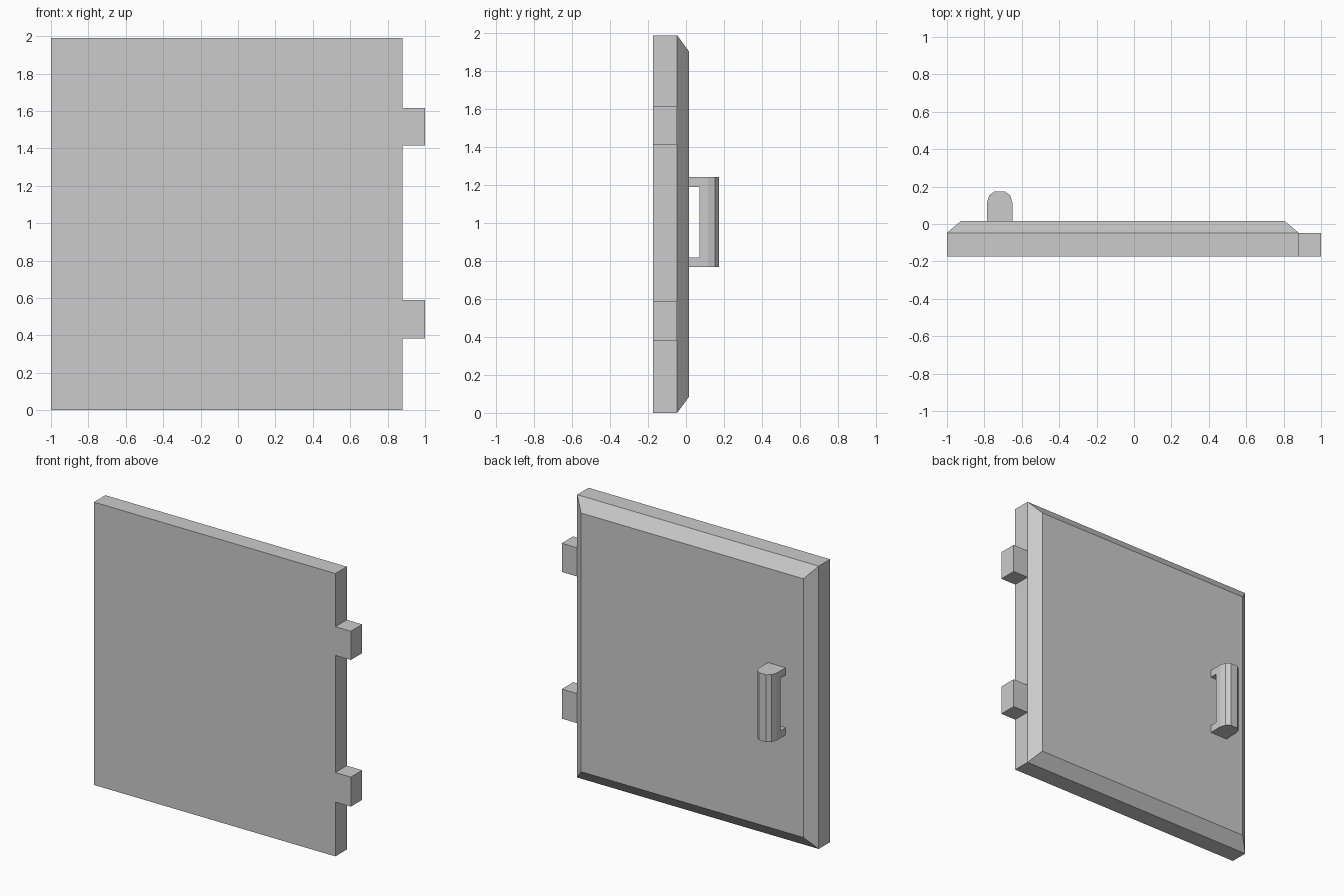
import bpy
import bmesh

cube = bpy.data.objects.get("Cube")
if cube:
    bpy.data.objects.remove(cube, do_unlink=True)

grey = bpy.data.materials.new("plain_grey")
grey.use_nodes = True
grey.diffuse_color = (0.6, 0.6, 0.6, 1)
grey.node_tree.nodes["Principled BSDF"].inputs["Base Color"].default_value = (0.6, 0.6, 0.6, 1)

FRONT, EDGE, BACK = -0.174, -0.047, 0.016   # depth levels of the door
LEFT, RIGHT, TOP = -1.0, 0.88, 1.99         # outline of the door


def loft(name, rings):
    """Closed solid through a series of matching point rings."""
    bm = bmesh.new()
    loops = [[bm.verts.new(p) for p in ring] for ring in rings]
    for a, b in zip(loops, loops[1:]):
        for i in range(len(a)):
            j = (i + 1) % len(a)
            bm.faces.new((a[i], a[j], b[j], b[i]))
    bm.faces.new(loops[0])
    bm.faces.new(loops[-1])
    bmesh.ops.recalc_face_normals(bm, faces=bm.faces)
    mesh = bpy.data.meshes.new(name)
    bm.to_mesh(mesh)
    bm.free()
    mesh.materials.append(grey)
    obj = bpy.data.objects.new(name, mesh)
    bpy.context.collection.objects.link(obj)
    return obj


def panel_ring(y, dx=0, dz=0):
    return [(LEFT + dx, y, dz), (RIGHT - dx, y, dz),
            (RIGHT - dx, y, TOP - dz), (LEFT + dx, y, TOP - dz)]


def prism(name, profile, z0, z1):
    return loft(name, [[(x, y, z) for x, y in profile] for z in (z0, z1)])


def rectangle(x0, x1, y0, y1):
    return [(x0, y0), (x1, y0), (x1, y1), (x0, y1)]


# Door slab with a chamfered back border
loft("door_panel", [panel_ring(FRONT), panel_ring(EDGE), panel_ring(BACK, 0.075, 0.085)])

# Hinge blocks
for name, z0, z1 in (("lower_hinge", 0.382, 0.59), ("upper_hinge", 1.414, 1.616)):
    prism(name, rectangle(RIGHT, 1.0, FRONT, EDGE), z0, z1)

# Handle: faceted grip standing on two feet
MID, GRIP_BACK = -0.718, 0.07
half = [(0.068, GRIP_BACK), (0.068, 0.115), (0.056, 0.153), (0.028, 0.174)]
grip = [(MID + x, y) for x, y in half] + [(MID - x, y) for x, y in reversed(half)]
prism("handle_grip", grip, 0.768, 1.242)
for name, z0, z1 in (("lower_handle_foot", 0.768, 0.82), ("upper_handle_foot", 1.19, 1.242)):
    prism(name, rectangle(MID - 0.068, MID + 0.068, BACK, GRIP_BACK), z0, z1)
